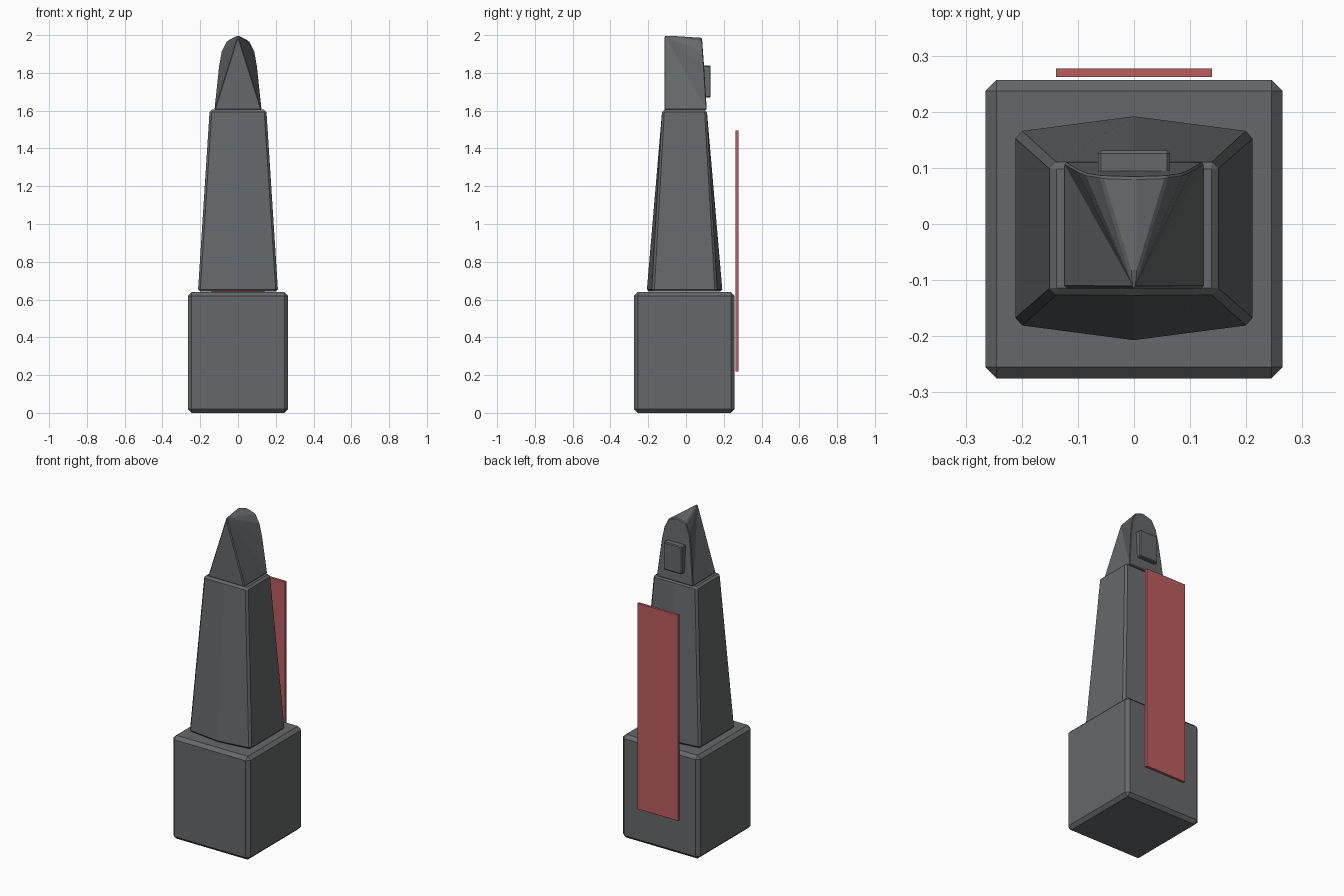
import bpy, bmesh

cube = bpy.data.objects.get("Cube")
if cube:
    bpy.data.objects.remove(cube, do_unlink=True)


def material(name, color):
    mat = bpy.data.materials.new(name)
    mat.use_nodes = True
    mat.diffuse_color = color
    for node in mat.node_tree.nodes:
        if node.type == 'BSDF_PRINCIPLED':
            node.inputs["Base Color"].default_value = color
    return mat


grey = material("slate_grey", (0.13, 0.14, 0.145, 1))
red = material("muted_red", (0.5, 0.11, 0.115, 1))


def finish(name, bm, mat, bevel):
    bmesh.ops.recalc_face_normals(bm, faces=bm.faces)
    mesh = bpy.data.meshes.new(name)
    bm.to_mesh(mesh)
    bm.free()
    mesh.materials.append(mat)
    obj = bpy.data.objects.new(name, mesh)
    bpy.context.collection.objects.link(obj)
    if bevel:
        mod = obj.modifiers.new("chamfer", 'BEVEL')
        mod.width = bevel
        mod.segments = 1
        mod.limit_method = 'ANGLE'
        mod.angle_limit = 0.5
    return obj


def box(name, low, high, mat, bevel=0):
    bm = bmesh.new()
    bmesh.ops.create_cube(bm, size=1)
    for v in bm.verts:
        for i in range(3):
            v.co[i] = low[i] if v.co[i] < 0 else high[i]
    return finish(name, bm, mat, bevel)


def ring(bm, x, front, back, bow, z):
    """Rectangle whose front and back edges bow outward at the middle."""
    pts = [(-x, front), (0, front - bow), (x, front),
           (x, back), (0, back + bow), (-x, back)]
    return [bm.verts.new((px, py, z)) for px, py in pts]


# Square base block
box("base_block", (-0.265, -0.275, 0), (0.265, 0.257, 0.64), grey, 0.02)

# Tapered shaft, bowed at the foot and straight at the top
bm = bmesh.new()
foot = ring(bm, 0.212, -0.18, 0.165, 0.028, 0.642)
top = ring(bm, 0.15, -0.126, 0.11, 0, 1.605)
bm.faces.new(foot)
bm.faces.new(top)
for i in range(6):
    j = (i + 1) % 6
    bm.faces.new((foot[i], foot[j], top[j], top[i]))
finish("tapered_shaft", bm, grey, 0.012)

# Head: flat triangular front, facets fanning from its tip to a rounded back
bm = bmesh.new()
half = [(0.126, 0.11, 1.603), (0.102, 0.096, 1.83), (0.088, 0.09, 1.91),
        (0.06, 0.086, 1.968)]
outline = half + [(0, 0.084, 1.987)] + [(-x, y, z) for x, y, z in reversed(half)]
back = [bm.verts.new(p) for p in outline]
tip = bm.verts.new((0, -0.115, 2))
left = bm.verts.new((0.126, -0.115, 1.603))
right = bm.verts.new((-0.126, -0.115, 1.603))
bm.faces.new((tip, right, left))
bm.faces.new((left, right, back[-1], back[0]))
bm.faces.new(back)
bm.faces.new((tip, left, back[0]))
bm.faces.new((tip, back[-1], right))
for a, b in zip(back, back[1:]):
    bm.faces.new((tip, a, b))
finish("pointed_head", bm, grey, 0.005)

# Small raised panel on the back of the head
box("back_panel", (-0.064, 0.08, 1.67), (0.064, 0.131, 1.84), grey, 0.005)

# Thin red plate standing behind the shaft
box("red_plate", (-0.139, 0.262, 0.22), (0.139, 0.277, 1.495), red)
